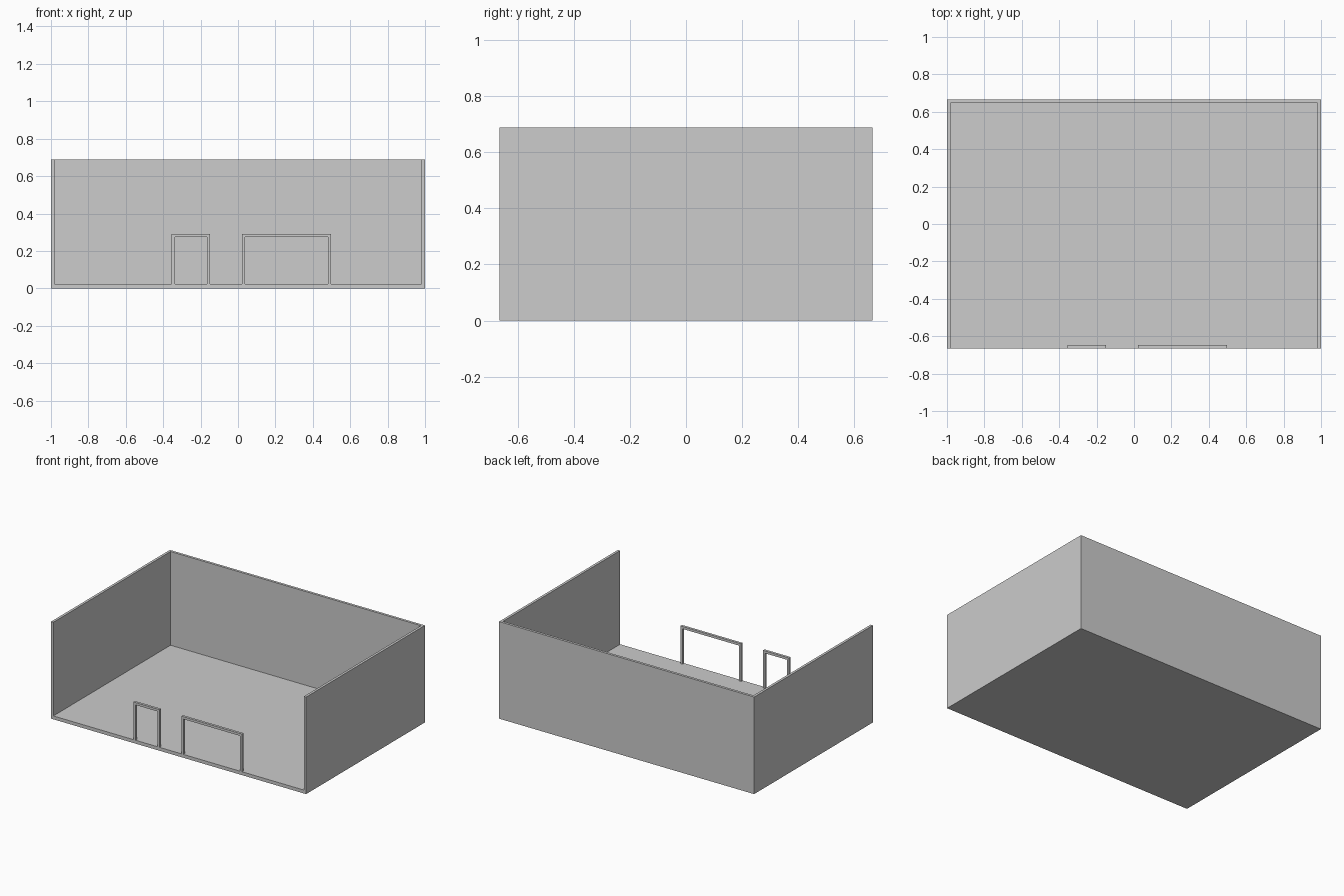
import bpy

cube = bpy.data.objects.get("Cube")
if cube:
    bpy.data.objects.remove(cube, do_unlink=True)

GREY = (0.604, 0.604, 0.604, 1)
grey = bpy.data.materials.new("plain grey")
grey.use_nodes = True
grey.diffuse_color = GREY
grey.node_tree.nodes["Principled BSDF"].inputs["Base Color"].default_value = GREY

X, Y, H = 1.0, 0.665, 0.688      # half width, half depth, height
T, FLOOR = 0.018, 0.024          # wall and floor thickness


def extrude_profile(name, outline, axis, start, end):
    """Extrude a flat outline along y ('y': points are x, z) or z ('z': points are x, y)."""
    def place(p, d):
        return (p[0], d, p[1]) if axis == 'y' else (p[0], p[1], d)
    n = len(outline)
    verts = [place(p, d) for d in (start, end) for p in outline]
    faces = [tuple(range(n))[::-1], tuple(range(n, 2 * n))]
    faces += [(i, (i + 1) % n, (i + 1) % n + n, i + n) for i in range(n)]
    if axis == 'y':              # swapped axes mirror the winding
        faces = [f[::-1] for f in faces]
    mesh = bpy.data.meshes.new(name)
    mesh.from_pydata(verts, [], faces)
    mesh.materials.append(grey)
    obj = bpy.data.objects.new(name, mesh)
    bpy.context.collection.objects.link(obj)
    return obj


def opening_frame(name, x0, x1, top):
    """Three-sided frame standing on the front edge of the floor."""
    w = 0.017
    outline = [(x0, FLOOR), (x0 + w, FLOOR), (x0 + w, top - w), (x1 - w, top - w),
               (x1 - w, FLOOR), (x1, FLOOR), (x1, top), (x0, top)]
    return extrude_profile(name, outline, 'y', -Y, -Y + T)


# Floor slab
extrude_profile("floor", [(-X, -Y), (X, -Y), (X, Y), (-X, Y)], 'z', 0, FLOOR)

# Side and back walls as one U-shaped wall, open at the front
extrude_profile("walls", [(-X, -Y), (-X + T, -Y), (-X + T, Y - T), (X - T, Y - T),
                          (X - T, -Y), (X, -Y), (X, Y), (-X, Y)], 'z', FLOOR, H)

# Door and window frames
opening_frame("door_frame", -0.355, -0.15, 0.291)
opening_frame("window_frame", 0.021, 0.497, 0.291)
